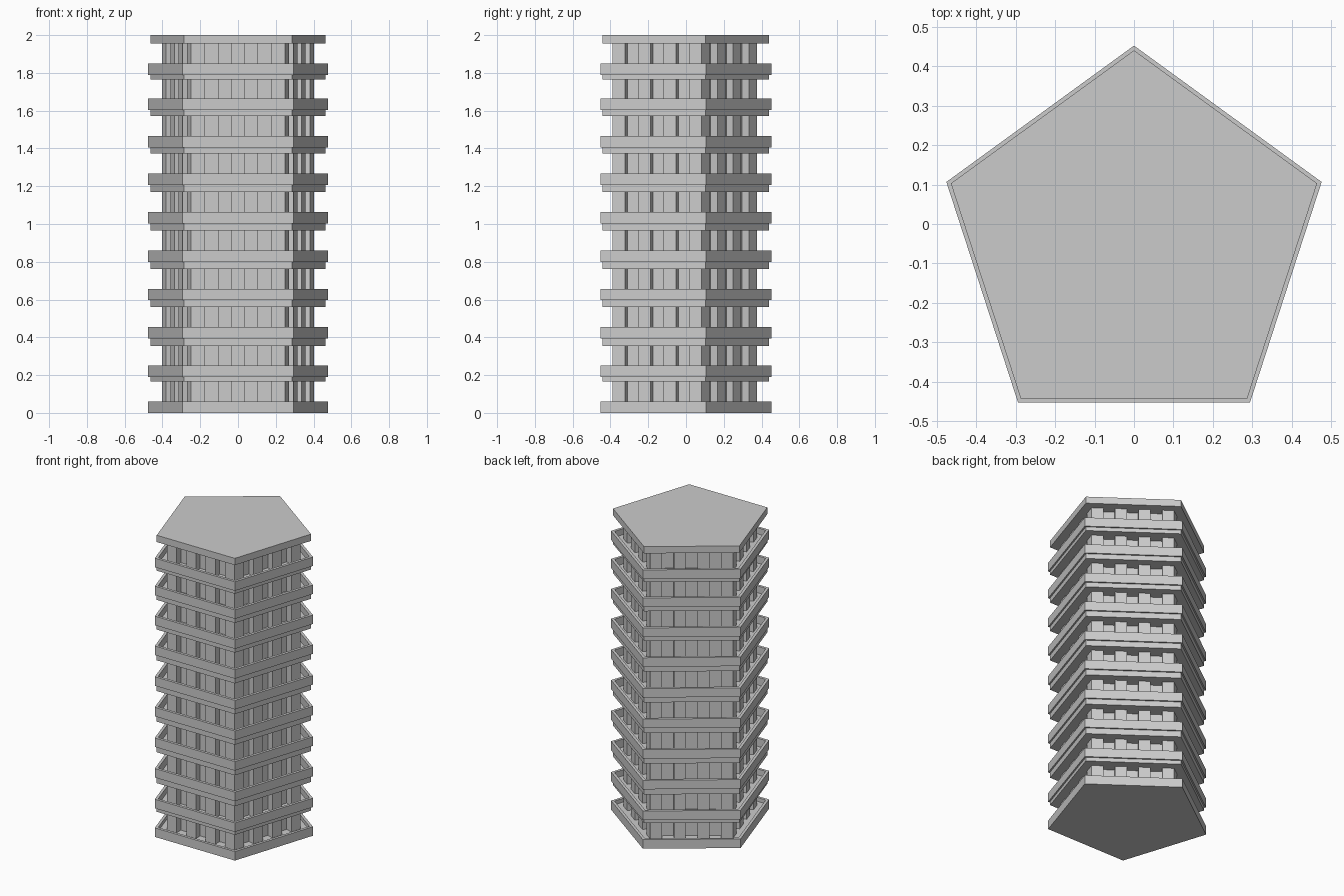
import bpy
import bmesh
from math import sin, cos, pi
from mathutils import Vector

cube = bpy.data.objects.get("Cube")
if cube:
    bpy.data.objects.remove(cube, do_unlink=True)

CENTRE_Y = -0.048
RAIL_R, RAIL_INNER_R, SLAB_R, WALL_R = 0.5, 0.478, 0.488, 0.423
SLAB_THICK, RAIL_HEIGHT = 0.045, 0.06
RECESS_DEPTH, BAYS = 0.045, 7


def pentagon(radius):
    """Five corners, one pointing to the back."""
    return [Vector((radius * sin(-2 * pi * i / 5),
                    CENTRE_Y + radius * cos(2 * pi * i / 5))) for i in range(5)]


def finish(name, bm):
    bmesh.ops.recalc_face_normals(bm, faces=bm.faces)
    mesh = bpy.data.meshes.new(name)
    bm.to_mesh(mesh)
    bm.free()
    obj = bpy.data.objects.new(name, mesh)
    bpy.context.collection.objects.link(obj)
    return obj


def prism(name, outline, z0, z1):
    """Solid extrusion of a closed outline."""
    bm = bmesh.new()
    low = [bm.verts.new((p.x, p.y, z0)) for p in outline]
    high = [bm.verts.new((p.x, p.y, z1)) for p in outline]
    bm.faces.new(low)
    bm.faces.new(high)
    for i in range(len(outline)):
        j = (i + 1) % len(outline)
        bm.faces.new((low[i], low[j], high[j], high[i]))
    return finish(name, bm)


def ring(name, outer, inner, z0, z1):
    """Hollow band between two outlines."""
    bm = bmesh.new()
    section = ((outer, z0), (outer, z1), (inner, z1), (inner, z0))
    loops = [[bm.verts.new((p.x, p.y, z)) for p in line] for line, z in section]
    for k in range(4):
        a, b = loops[k], loops[(k + 1) % 4]
        for i in range(5):
            j = (i + 1) % 5
            bm.faces.new((a[i], a[j], b[j], b[i]))
    return finish(name, bm)


# Tower walls: each side has four piers and three recessed bays
outline = []
corners = pentagon(WALL_R)
for i, start in enumerate(corners):
    end = corners[(i + 1) % 5]
    along = end - start
    inward = Vector((-along.y, along.x)).normalized() * RECESS_DEPTH
    outline.append(start)
    for k in range(1, BAYS):
        point = start + along * k / BAYS
        pair = [point, point + inward]
        outline += pair if k % 2 else pair[::-1]
prism("tower_walls", outline, 0.02, 1.97)

# Ground floor
prism("base_slab", pentagon(SLAB_R), 0, 0.035)
ring("base_parapet", pentagon(RAIL_R), pentagon(RAIL_INNER_R), 0, RAIL_HEIGHT)

# Balcony floors: underside of slab, top of parapet
levels = [(0.165, 0.25), (0.355, 0.454), (0.56, 0.657), (0.763, 0.86),
          (0.966, 1.063), (1.17, 1.267), (1.374, 1.465), (1.571, 1.664),
          (1.765, 1.85)]
for n, (under, top) in enumerate(levels, 1):
    prism(f"floor_slab_{n}", pentagon(SLAB_R), under, under + SLAB_THICK)
    ring(f"parapet_{n}", pentagon(RAIL_R), pentagon(RAIL_INNER_R),
         top - RAIL_HEIGHT, top)

# Roof
prism("roof_slab", pentagon(SLAB_R), 2 - SLAB_THICK, 2)
